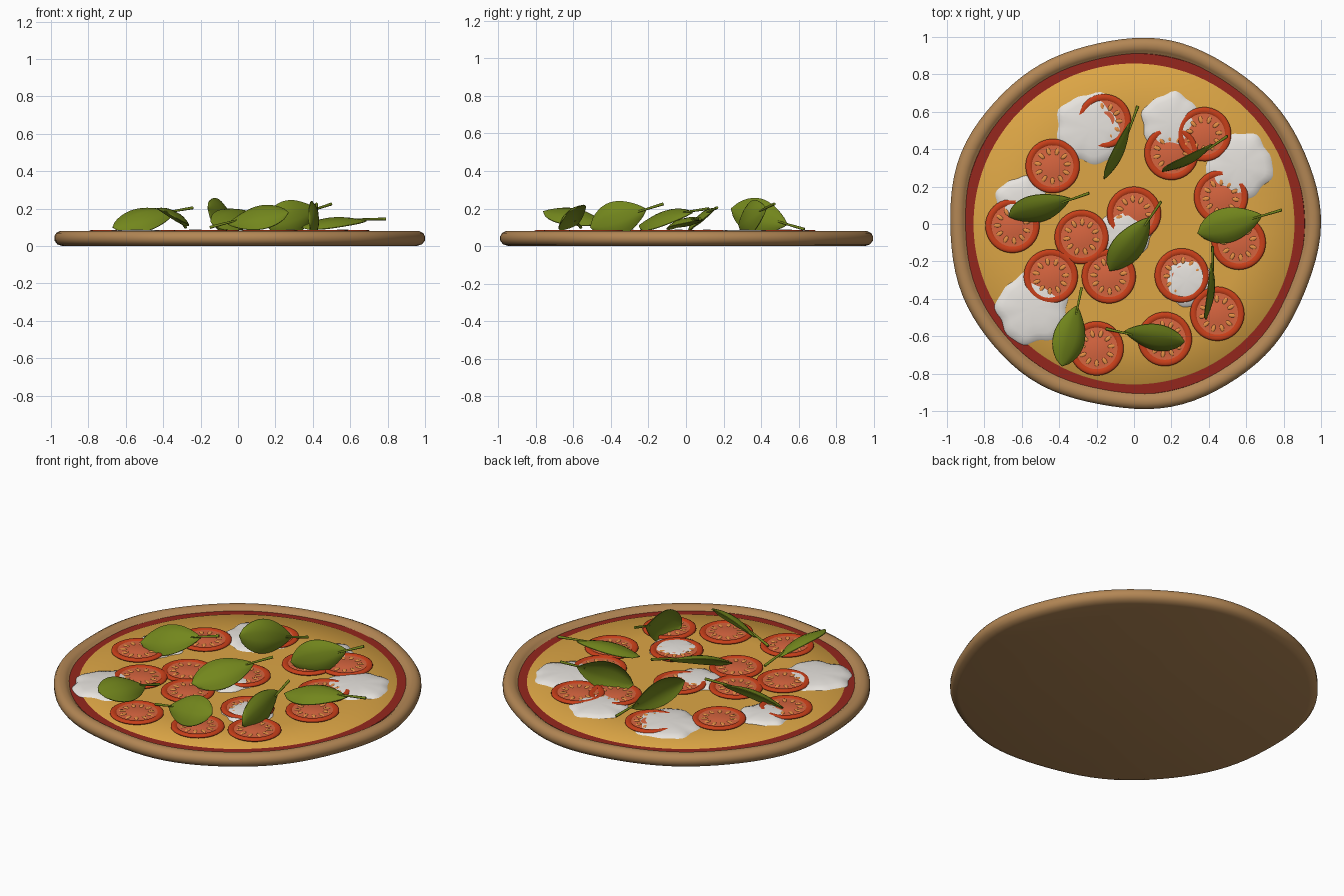
import bpy, bmesh, math, random
from math import sin, cos, pi
from mathutils import Vector

if "Cube" in bpy.data.objects:
    bpy.data.objects.remove(bpy.data.objects["Cube"])
random.seed(4)


def material(name, r, g, b):
    m = bpy.data.materials.new(name)
    m.diffuse_color = (r, g, b, 1)
    m.use_nodes = True
    m.node_tree.nodes["Principled BSDF"].inputs["Base Color"].default_value = m.diffuse_color
    return m


CRUST = material("crust", .45, .24, .09)
SAUCE = material("sauce", .30, .02, .012)
CHEESE = material("cheese", .72, .38, .06)
WHITE = material("mozzarella", .80, .77, .73)
SKIN = material("tomato_skin", .58, .05, .01)
FLESH = material("tomato_flesh", .68, .13, .05)
SEED = material("tomato_seed", .80, .28, .06)
LEAF = material("basil", .17, .24, .012)


def finish(name, bm, mats, angle=50):
    bmesh.ops.recalc_face_normals(bm, faces=bm.faces)
    me = bpy.data.meshes.new(name)
    bm.to_mesh(me)
    bm.free()
    for m in mats:
        me.materials.append(m)
    me.shade_smooth()
    me.set_sharp_from_angle(angle=math.radians(angle))
    return me


def place(name, me, loc=(0, 0, 0), rot=0):
    o = bpy.data.objects.new(name, me)
    o.location = loc
    o.rotation_euler.z = rot
    bpy.context.collection.objects.link(o)
    return o


def lathe(bm, profile, n, mat=0, wobble=lambda a: 1):
    """Revolve (r, z) points about z; a zero radius closes to a pole."""
    rings = []
    for r, z in profile:
        if r == 0:
            rings.append([bm.verts.new((0, 0, z))] * n)
        else:
            rings.append([bm.verts.new((r * wobble(2 * pi * i / n) * cos(2 * pi * i / n),
                                        r * wobble(2 * pi * i / n) * sin(2 * pi * i / n), z))
                          for i in range(n)])
    for a, b in zip(rings, rings[1:]):
        for i in range(n):
            j = (i + 1) % n
            vs = list(dict.fromkeys((a[i], a[j], b[j], b[i])))
            if len(vs) > 2:
                bm.faces.new(vs).material_index = mat


# Dough base with rounded, slightly uneven rim
def uneven(a):
    return .991 + .006 * sin(5 * a + 1) + .004 * cos(9 * a)


bm = bmesh.new()
lathe(bm, [(0, 0), (.955, 0), (.985, .01), (1, .03), (1, .052), (.99, .07), (.97, .08),
           (.945, .079), (.93, .07), (.915, .056), (.90, .05), (0, .05)], 96, 0, uneven)
place("crust", finish("crust", bm, [CRUST]))

# Sauce and melted cheese layers
bm = bmesh.new()
lathe(bm, [(.918, .05), (.912, .058), (.85, .06), (0, .06)], 96)
place("sauce", finish("sauce", bm, [SAUCE]))
bm = bmesh.new()
lathe(bm, [(.862, .056), (.855, .063), (.6, .066), (0, .067)], 96)
place("cheese", finish("cheese", bm, [CHEESE]))

# Mozzarella: low lumpy domes
for k, (x, y, r) in enumerate([(-.23, .51, .20), (.2, .54, .17), (.56, .31, .19), (-.60, .11, .15),
                               (-.04, -.04, .15), (.28, -.30, .15), (-.54, -.45, .20)]):
    ph = random.uniform(0, 6)
    bm = bmesh.new()
    lathe(bm, [(r, -.006), (r * .93, .006), (r * .75, .015), (r * .45, .021), (0, .023)], 48, 0,
          lambda a: .97 + .05 * sin(5 * a + ph) + .03 * sin(9 * a + 2 * ph))
    place(f"mozzarella_{k}", finish("mozzarella", bm, [WHITE]), (x, y, .065))

# Tomato slice: skin ring, recessed flesh, core and radial seed pockets
bm = bmesh.new()
lathe(bm, [(.136, 0), (.145, .007), (.144, .014), (.136, .019), (.118, .019), (.110, .013)], 40)
lathe(bm, [(.112, .014), (.06, .014), (.048, .017), (0, .017)], 40, 1)
for k in range(11):
    a = 2 * pi * k / 11
    ball = bmesh.ops.create_uvsphere(bm, u_segments=8, v_segments=6, radius=1)["verts"]
    for v in ball:
        u, w, h = v.co.x * .02 + .08, v.co.y * .011, v.co.z * .004 + .014
        v.co = (u * cos(a) - w * sin(a), u * sin(a) + w * cos(a), h)
        for f in v.link_faces:
            f.material_index = 2
slice_mesh = finish("tomato_slice", bm, [SKIN, FLESH, SEED])
for k, (x, y) in enumerate([(-.16, .55), (-.435, .31), (-.65, -.01), (-.28, -.07), (0, .055),
                            (-.445, -.28), (-.135, -.28), (.255, -.275), (.445, -.48), (.165, -.615),
                            (-.20, -.665), (.56, -.10), (.465, .145), (.2, .38), (.375, .48)]):
    place(f"tomato_slice_{k}", slice_mesh, (x, y, .066 + .001 * (k % 3)), k * .7)


# Basil leaf: pointed arched blade with centre crease, plus a thin stem
def basil(name, tip, end, facing, width=.19):
    tip, end = Vector(tip), Vector(end)
    d = (end - tip).normalized()
    n = Vector(facing)
    n = (n - d * n.dot(d)).normalized()
    s = n.cross(d)
    L = (end - tip).length
    blade, nu, nv = L * .77, 14, 8
    axis = lambda t: tip + d * (t * blade) + n * (.03 * sin(pi * t))
    bm = bmesh.new()
    top, low = [], []
    for i in range(nu + 1):
        t = i / nu
        half = width / 2 * max(.02, sin(pi * t ** .85) ** .8 if 0 < t < 1 else 0)
        for side, store in ((.002, top), (-.002, low)):
            row = []
            for j in range(nv + 1):
                q = j / nv * 2 - 1
                lift = (.12 * abs(q) - .42 * q * q) * half + side
                row.append(bm.verts.new(axis(t) + s * (q * half) + n * lift))
            store.append(row)
    for g in (top, low):
        for i in range(nu):
            for j in range(nv):
                bm.faces.new((g[i][j], g[i + 1][j], g[i + 1][j + 1], g[i][j + 1]))
    for i in range(nu):
        for j in (0, nv):
            bm.faces.new((top[i][j], top[i + 1][j], low[i + 1][j], low[i][j]))
    for i in (0, nu):
        for j in range(nv):
            bm.faces.new((top[i][j], top[i][j + 1], low[i][j + 1], low[i][j]))
    # stem
    rings = []
    for k in range(7):
        f = k / 6
        c = axis(.75 + f * .25) if f < 1 else axis(1)
        c = axis(.85).lerp(end, f)
        r = .005 + .003 * f
        rings.append([bm.verts.new(c + s * r * cos(m * pi / 4) + n * r * sin(m * pi / 4))
                      for m in range(8)])
    for a, b in zip(rings, rings[1:]):
        for m in range(8):
            bm.faces.new((a[m], a[(m + 1) % 8], b[(m + 1) % 8], b[m]))
    bm.faces.new(rings[0])
    bm.faces.new(rings[-1])
    place(name, finish(name, bm, [LEAF]))


LEAVES = [  # tip, stem end, facing direction
    ((-.16, .24, .20), (.02, .63, .09), (1, -.4, .25)),
    ((.15, .28, .11), (.50, .47, .225), (.4, -1, .15)),
    ((.34, -.05, .10), (.79, .075, .145), (0, -.2, 1)),
    ((-.67, .04, .10), (-.24, .165, .205), (.1, -.8, 1)),
    ((-.13, -.25, .11), (.145, .12, .20), (.5, -.3, 1)),
    ((-.385, -.76, .185), (-.28, -.34, .10), (.5, 0, 1)),
    ((.27, -.63, .18), (-.15, -.56, .10), (0, -.9, 1)),
    ((.385, -.51, .10), (.42, -.12, .225), (1, 0, .12)),
]
for k, leaf in enumerate(LEAVES):
    basil(f"basil_leaf_{k}", *leaf)
